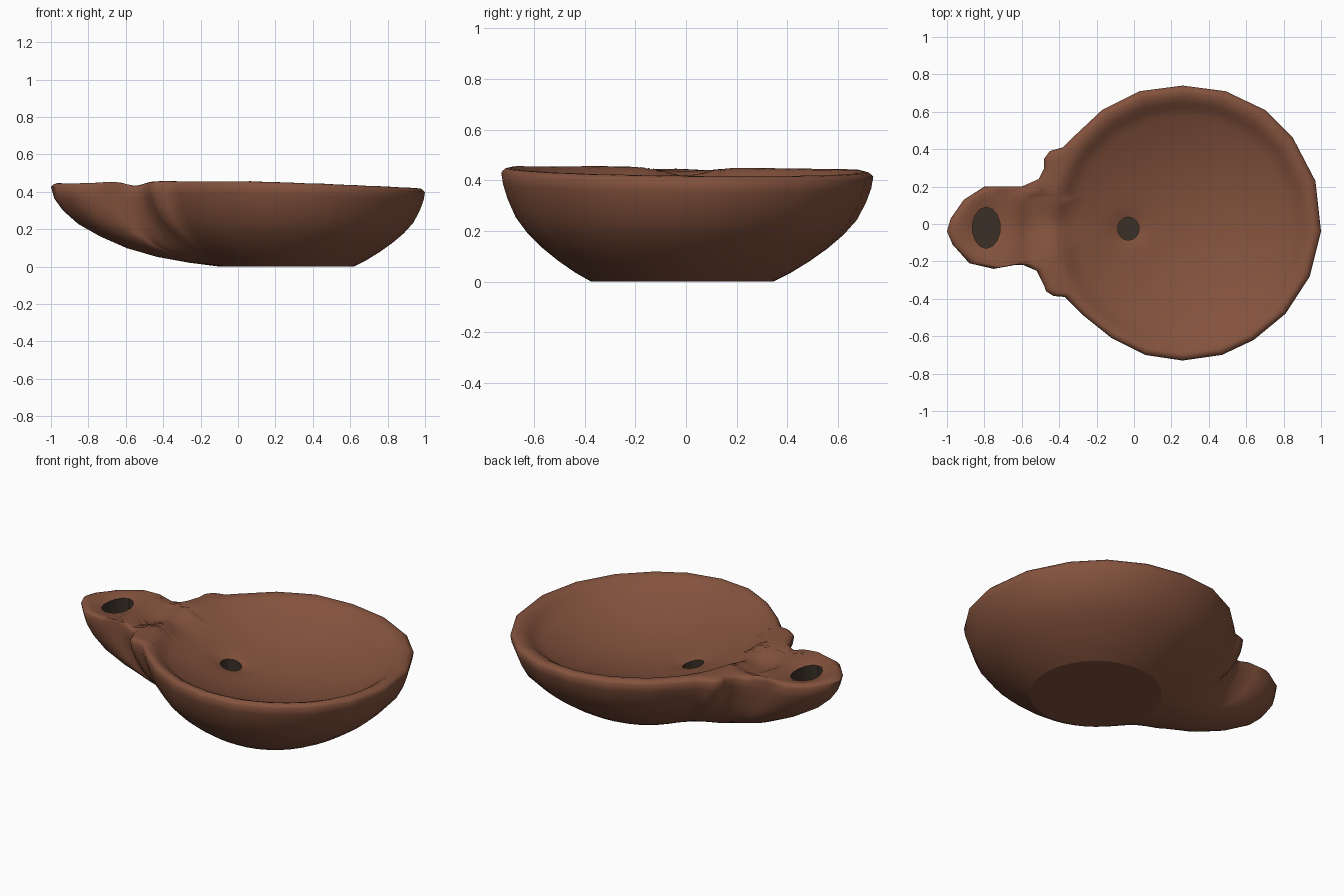
import bpy, bmesh, math
from mathutils import Vector

cube = bpy.data.objects.get("Cube")
if cube:
    bpy.data.objects.remove(cube, do_unlink=True)


def material(name, colour):
    mat = bpy.data.materials.new(name)
    mat.use_nodes = True
    mat.diffuse_color = colour
    mat.node_tree.nodes["Principled BSDF"].inputs["Base Color"].default_value = colour
    return mat


clay = material("terracotta", (0.23, 0.085, 0.047, 1))
dark = material("dark interior", (0.042, 0.03, 0.02, 1))

# Plan outline: round bowl, shoulder bumps and spout
OUTLINE = [(1, -.04), (.97, .23), (.85, .46), (.7, .61), (.49, .71), (.26, .74),
           (.03, .71), (-.17, .61), (-.33, .46), (-.38, .41), (-.45, .39),
           (-.48, .35), (-.48, .3), (-.51, .24), (-.6, .2), (-.8, .2),
           (-.91, .13), (-.98, .03), (-1, -.04), (-.97, -.11), (-.88, -.21),
           (-.75, -.24), (-.64, -.22), (-.59, -.22), (-.52, -.25), (-.48, -.33),
           (-.47, -.36), (-.43, -.385), (-.37, -.39), (-.27, -.49), (-.12, -.61),
           (.06, -.7), (.26, -.73), (.47, -.7), (.64, -.62), (.81, -.48), (.94, -.28)]
CENTRE = Vector((.26, 0))
BASE_RADIUS = .36
WICK = Vector((-.79, -.02))
FILL = Vector((-.03, -.025))


def smooth(t):
    t = max(0, min(1, t))
    return t * t * (3 - 2 * t)


def bump(x, y, cx, cy, sx, sy):
    return math.exp(-((x - cx) / sx) ** 2 - ((y - cy) / sy) ** 2)


def top_height(x, y):
    """Sloping rim, sunken dish, neck channel and hollows round both holes."""
    r = (Vector((x, y)) - CENTRE).length
    z = .452 - .035 * max(0, x) - .012 * y
    z -= .2 * max(0, 1 - (r / .72) ** 2) * smooth((.72 - r) / .12)
    z -= .04 * bump(x, y, -.55, 0, .06, .3)
    z -= .03 * bump(x, y, -.45, 0, .13, .1)
    z -= .05 * bump(x, y, WICK.x, WICK.y, .11, .14)
    return z - .025 * bump(x, y, FILL.x, FILL.y, .08, .08)


# Fraction of the way out from the base, bowl height, spout height
SIDE = [(0, 0, 0), (.18, .035, .02), (.37, .08, .05), (.55, .13, .095),
        (.71, .185, .155), (.84, .245, .22), (.93, .315, .29), (.98, .37, .35),
        (1, .415, .41)]

# Outline with a midpoint added to every edge
points = []
for i, p in enumerate(OUTLINE):
    a, b = Vector(p), Vector(OUTLINE[(i + 1) % len(OUTLINE)])
    points += [a, (a + b) / 2]

bm = bmesh.new()
rings = []
# Underside: a plain teardrop hull low down, the full outline near the rim
for f, bowl_z, spout_z in SIDE:
    ring = []
    for p in points:
        d = p - CENTRE
        out = d.normalized()
        off_axis = math.pi - abs(math.atan2(d.y, d.x))
        spout = math.exp(-(off_axis / .33) ** 2)
        hull = .73 + .53 * spout
        radius = hull + (d.length - hull) * smooth((f - .4) / .55)
        start = CENTRE + out * BASE_RADIUS + Vector((0, -.015))
        q = start.lerp(CENTRE + out * radius, f)
        z = bowl_z + (spout_z - bowl_z) * spout
        z *= top_height(*p) / .435
        ring.append(bm.verts.new((q.x, q.y, z)))
    rings.append(ring)
# Rounded lip and top surface
steps = [(.99, .012), (.975, .003)] + [(.955 - .038 * i, 0) for i in range(25)]
for f, drop in steps:
    ring = []
    for p in points:
        q = CENTRE.lerp(p, f)
        ring.append(bm.verts.new((q.x, q.y, top_height(*q) - drop)))
    rings.append(ring)

n = len(points)
for low, high in zip(rings, rings[1:]):
    for i in range(n):
        j = (i + 1) % n
        bm.faces.new((low[i], low[j], high[j], high[i]))
foot = bm.faces.new(rings[0][::-1])
for edge in foot.edges:
    edge.smooth = False
bm.faces.new(rings[-1])
bmesh.ops.recalc_face_normals(bm, faces=bm.faces)
mesh = bpy.data.meshes.new("lamp_body")
bm.to_mesh(mesh)
bm.free()
mesh.materials.append(clay)
mesh.materials.append(dark)
body = bpy.data.objects.new("lamp_body", mesh)
bpy.context.collection.objects.link(body)


def cut_hole(name, centre, rx, ry, bottom):
    """Cut an oval hole whose inside is dark."""
    bpy.ops.mesh.primitive_cylinder_add(vertices=14, radius=1, depth=1,
                                        location=(centre.x, centre.y, bottom + .5))
    cutter = bpy.context.object
    cutter.name = name
    cutter.scale = (rx, ry, 1)
    cutter.hide_render = True
    cutter.data.materials.append(dark)
    mod = body.modifiers.new(name, "BOOLEAN")
    mod.operation = "DIFFERENCE"
    mod.solver = "EXACT"
    mod.material_mode = "TRANSFER"
    mod.object = cutter
    bpy.ops.object.select_all(action="DESELECT")
    bpy.context.view_layer.objects.active = body
    body.select_set(True)
    bpy.ops.object.modifier_apply(modifier=mod.name)
    bpy.data.objects.remove(cutter, do_unlink=True)


cut_hole("wick_hole", WICK, .075, .11, .28)
cut_hole("filling_hole", FILL, .058, .062, .15)

bpy.ops.object.shade_smooth_by_angle(angle=math.radians(55))
